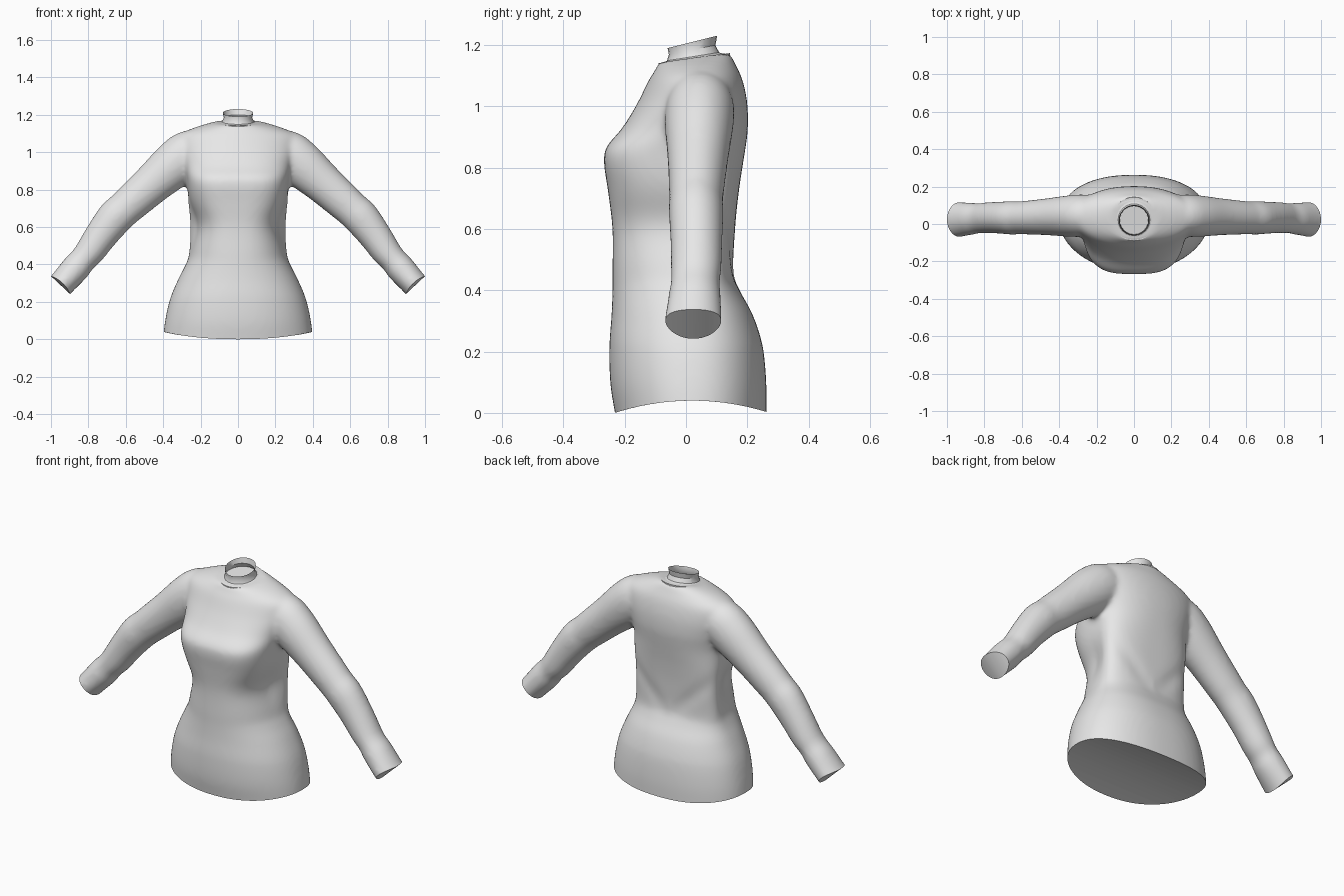
import bpy, bmesh
from math import cos, sin, pi, exp
from mathutils import Vector

cube = bpy.data.objects.get("Cube")
if cube:
    bpy.data.objects.remove(cube)

grey = bpy.data.materials.new("grey_cloth")
grey.use_nodes = True
COLOUR = (0.8, 0.8, 0.8, 1)
grey.diffuse_color = COLOUR
grey.node_tree.nodes["Principled BSDF"].inputs["Base Color"].default_value = COLOUR


def spline(rows, steps=6):
    """Catmull-Rom interpolation of station rows."""
    out = []
    for i in range(len(rows) - 1):
        a, b, c, d = (rows[max(0, min(len(rows) - 1, i + k))] for k in (-1, 0, 1, 2))
        for s in range(steps):
            t = s / steps
            out.append([q + t * (r - p) / 2
                        + t * t * (2 * p - 5 * q + 4 * r - u) / 2
                        + t ** 3 * (3 * q - p - 3 * r + u) / 2
                        for p, q, r, u in zip(a, b, c, d)])
    return out + [list(rows[-1])]


def loft(bm, rings, capped=True):
    loops = [[bm.verts.new(p) for p in ring] for ring in rings]
    n = len(loops[0])
    for lo, hi in zip(loops, loops[1:]):
        for i in range(n):
            j = (i + 1) % n
            bm.faces.new((lo[i], lo[j], hi[j], hi[i]))
    if capped:
        bm.faces.new(loops[0][::-1])
        bm.faces.new(loops[-1])


def power(v, e):
    return (1 if v >= 0 else -1) * abs(v) ** e


def make_object(name, bm):
    mesh = bpy.data.meshes.new(name)
    bm.to_mesh(mesh)
    bm.free()
    obj = bpy.data.objects.new(name, mesh)
    bpy.context.collection.objects.link(obj)
    mesh.materials.append(grey)
    return obj


def smooth(mesh, angle):
    mesh.shade_smooth()
    mesh.set_sharp_from_angle(angle=angle)


# Torso: z, half width, front y, back y, centre y, front and back squareness, tilt
TORSO = [
    (-0.06, .4, -.215, .26, .02, .93, .87, 0),
    (0.03, .398, -.23, .262, .02, .93, .87, 0),
    (0.12, .386, -.247, .262, .02, .93, .87, 0),
    (0.22, .362, -.25, .25, .02, .93, .87, 0),
    (0.32, .32, -.243, .218, .02, .93, .84, 0),
    (0.40, .28, -.24, .175, .03, .9, .8, 0),
    (0.46, .262, -.24, .155, .05, .85, .76, 0),
    (0.60, .256, -.24, .16, .06, .76, .74, 0),
    (0.72, .265, -.254, .172, .055, .68, .78, 0),
    (0.82, .27, -.268, .187, .045, .63, .85, 0),
    (0.87, .277, -.258, .195, .045, .65, .88, 0),
    (0.93, .295, -.208, .202, .045, .78, .9, 0),
    (1.01, .325, -.159, .2, .045, .95, .95, 0),
    (1.085, .325, -.122, .185, .045, 1.05, 1, 0),
    (1.13, .235, -.1, .16, .035, 1, 1, .08),
    (1.16, .13, -.09, .143, .028, 1, 1, .14),
]


def torso_ring(row, n=72):
    z, w, front, back, yc, ef, eb, tilt = row
    ring = []
    for i in range(n):
        a = 2 * pi * i / n
        e, reach = (ef, yc - front) if sin(a) < 0 else (eb, back - yc)
        x, y = w * power(cos(a), e), yc + reach * power(sin(a), e)
        # front panel drawn in at the waist, leaving the back panel flared
        t = min(1, max(0, (0.08 - y) / 0.13))
        x *= 1 - 0.14 * t * t * (3 - 2 * t) * exp(-((z - 0.61) / 0.11) ** 2)
        if sin(a) > 0:
            # slanting folds from the waist to the underarms
            fold = exp(-((z - 0.44 - 0.9 * abs(x)) / 0.05) ** 2)
            y -= 0.009 * fold * sin(a) * min(1, abs(x) / 0.1)
        ring.append((x, y, z + tilt * (y - 0.028)))
    return ring


# Sleeve stations: x, z, half thickness, centre y, half depth
SLEEVE = [
    (.16, 1.03, .08, .045, .09),
    (.25, 1.0, .122, .046, .11),
    (.33, .942, .126, .043, .112),
    (.45, .838, .109, .039, .1),
    (.56, .74, .1, .035, .091),
    (.61, .695, .096, .033, .088),
    (.66, .648, .097, .033, .089),
    (.73, .558, .088, .034, .085),
    (.79, .472, .08, .033, .083),
    (.83, .425, .073, .03, .08),
    (.87, .378, .077, .028, .086),
    (.945, .294, .071, .024, .093),
    (1.02, .214, .071, .024, .093),
]


def sleeve_rings(side, n=40):
    rows = spline(SLEEVE, 5)
    rings = []
    for i, (x, z, r, yc, depth) in enumerate(rows):
        p, q = rows[max(0, i - 1)], rows[min(len(rows) - 1, i + 1)]
        d = Vector((q[0] - p[0], q[1] - p[1])).normalized()
        rings.append([(side * (x - d.y * r * cos(2 * pi * k / n)),
                       yc + depth * sin(2 * pi * k / n),
                       z + d.x * r * cos(2 * pi * k / n)) for k in range(n)])
    return rings


def trim(bm, point, normal, half, arch, reach):
    """Cut an end off, close it and curve it from front to back."""
    point, normal, across = Vector(point), Vector(normal).normalized(), Vector((0, 1, 0))
    bmesh.ops.bisect_plane(bm, geom=bm.verts[:] + bm.edges[:] + bm.faces[:],
                           plane_co=point, plane_no=normal, clear_outer=True)
    rim = [e for e in bm.edges if e.is_boundary]
    cap = bmesh.ops.holes_fill(bm, edges=rim, sides=0)["faces"]
    geom = list({g for f in cap for g in [*f.verts, *f.edges, f]})
    for k in range(-6, 7):
        geom = bmesh.ops.bisect_plane(bm, geom=geom, plane_no=across,
                                      plane_co=point + across * half * k / 7)["geom"]
    for v in bm.verts:
        depth = (point - v.co).dot(normal)
        if depth < reach:
            u = (v.co - point).dot(across) / half
            v.co -= normal * (1 - depth / reach) * arch * u * u


# Torso and sleeves fused into one smooth garment
bm = bmesh.new()
loft(bm, [torso_ring(r) for r in spline(TORSO)])
for side in (1, -1):
    loft(bm, sleeve_rings(side))
bmesh.ops.recalc_face_normals(bm, faces=bm.faces)
body = make_object("sweater_body", bm)
remesh = body.modifiers.new("fuse", 'REMESH')
remesh.mode = 'VOXEL'
remesh.voxel_size = 0.011
relax = body.modifiers.new("relax", 'SMOOTH')
relax.factor = 0.5
relax.iterations = 14
fused = bpy.data.meshes.new_from_object(
    body.evaluated_get(bpy.context.evaluated_depsgraph_get()))
body.modifiers.clear()

# Trim the hem and cuffs
bm = bmesh.new()
bm.from_mesh(fused)
trim(bm, (0, .02, .04), (0, 0, -1), 0.243, -0.037, 0.18)
for side in (1, -1):
    trim(bm, (side * .949, .024, .29), (side * .685, 0, -.73), 0.093, 0.016, 0.1)
bmesh.ops.recalc_face_normals(bm, faces=bm.faces)
bm.to_mesh(body.data)
bm.free()
bpy.data.meshes.remove(fused)
smooth(body.data, 0.8)

# Stand-up collar: radius, height, centre y, tilt
COLLAR = [
    (.118, 1.138, .027, .14),
    (.117, 1.158, .027, .14),
    (.1, 1.157, .025, .14),
    (.085, 1.163, .023, .16),
    (.076, 1.185, .02, .2),
    (.081, 1.211, .021, .25),
]
bm = bmesh.new()
loft(bm, [[(r * cos(k * pi / 12), yc + r * sin(k * pi / 12),
            z + tilt * r * sin(k * pi / 12)) for k in range(24)]
          for r, z, yc, tilt in COLLAR], capped=False)
collar = make_object("collar", bm)
smooth(collar.data, 0.6)
